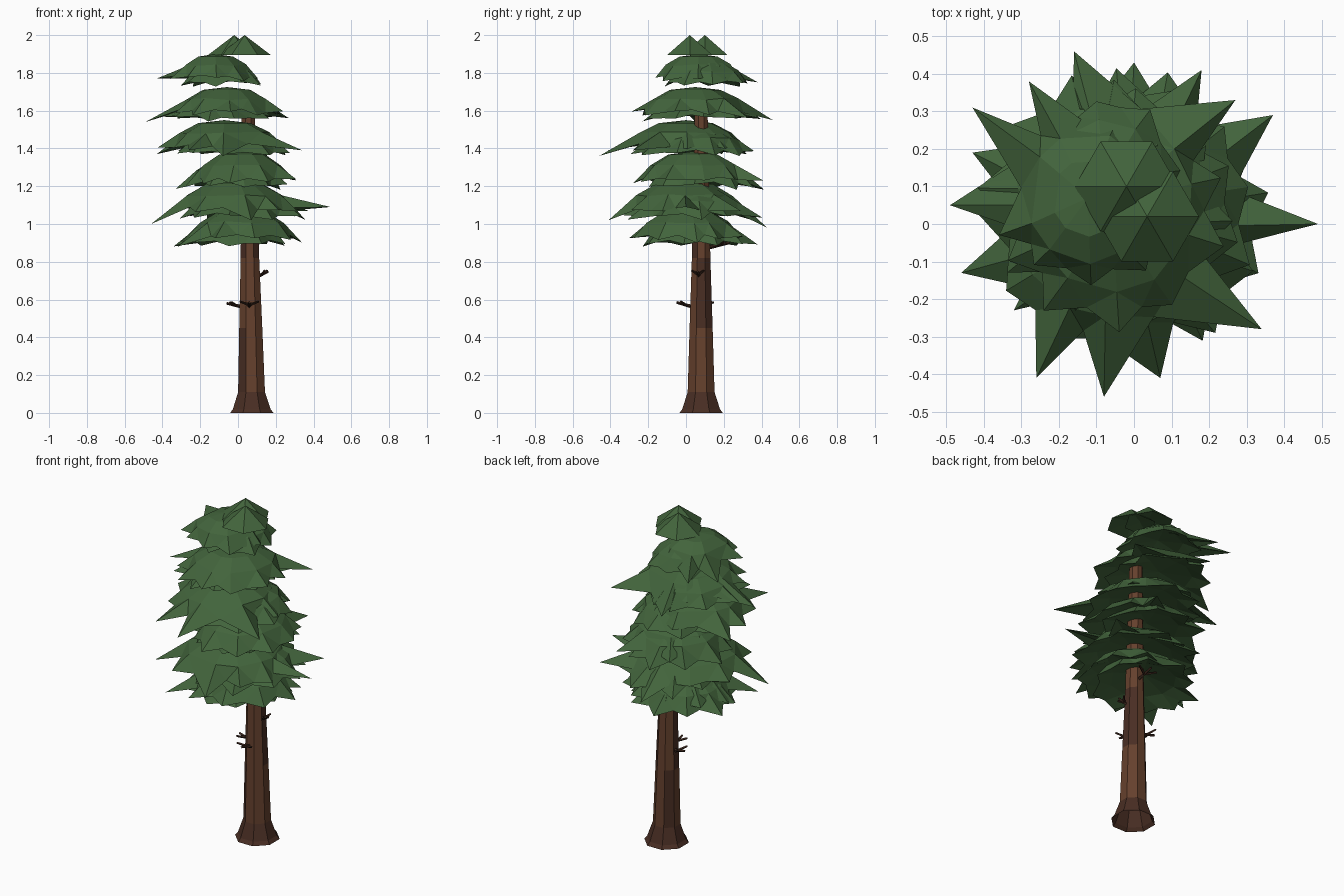
import bpy, bmesh, math, random
from mathutils import Vector

if "Cube" in bpy.data.objects:
    bpy.data.objects.remove(bpy.data.objects["Cube"])

random.seed(7)


def material(name, rgb):
    m = bpy.data.materials.new(name)
    m.diffuse_color = (*rgb, 1)
    m.use_nodes = True
    m.node_tree.nodes["Principled BSDF"].inputs["Base Color"].default_value = m.diffuse_color
    return m


GREEN = material("needle green", (0.055, 0.128, 0.045))
BARK = material("bark brown", (0.130, 0.052, 0.026))
DARK_BARK = material("dark bark", (0.066, 0.027, 0.017))
TWIG = material("twig brown", (0.040, 0.018, 0.011))


def finish(bm, name, *mats):
    bmesh.ops.recalc_face_normals(bm, faces=bm.faces)
    me = bpy.data.meshes.new(name)
    bm.to_mesh(me)
    bm.free()
    for m in mats:
        me.materials.append(m)
    ob = bpy.data.objects.new(name, me)
    bpy.context.collection.objects.link(ob)
    return ob


def ring(bm, c, r, z, n, turn=0.0):
    return [bm.verts.new((c[0] + r * math.cos(turn + math.tau * i / n),
                          c[1] + r * math.sin(turn + math.tau * i / n), z)) for i in range(n)]


# Trunk: eight-sided taper with a flared open foot and dark patches
bm = bmesh.new()
sides = 8
profile = [(0, 0.124), (0.02, 0.108), (0.11, 0.077), (0.45, 0.066), (0.82, 0.053), (1.2, 0.046), (1.64, 0.036)]
rings = [ring(bm, (0.073 - 0.012 * z, 0.08), r, z, sides, math.pi / 8) for z, r in profile]
for k in range(len(rings) - 1):
    for i in range(sides):
        j = (i + 1) % sides
        f = bm.faces.new((rings[k][i], rings[k][j], rings[k + 1][j], rings[k + 1][i]))
        dark = k < 2 or (k == 2 and i in (2, 4)) or (k == 3 and i in (0, 7, 3)) or (k == 4 and i in (4, 6))
        f.material_index = int(dark)
finish(bm, "trunk", BARK, DARK_BARK)


# Dead twigs: small tapered prisms with a fork
def stick(bm, a, b, r):
    a, b = Vector(a), Vector(b)
    q = (b - a).to_track_quat('Z', 'Y')
    ends = [[bm.verts.new(p + q @ Vector((s * math.cos(t), s * math.sin(t), 0)))
             for t in (0, math.tau / 4, math.tau / 2, 3 * math.tau / 4)]
            for p, s in ((a, r), (b, r * 0.7))]
    for i in range(4):
        j = (i + 1) % 4
        bm.faces.new((ends[0][i], ends[0][j], ends[1][j], ends[1][i]))
    for e in ends:
        bm.faces.new(e)


bm = bmesh.new()
twigs = [((0.03, 0.09, 0.56), (-0.06, 0.10, 0.58)), ((0.06, 0.04, 0.56), (0.06, -0.05, 0.585)),
         ((0.10, 0.07, 0.72), (0.16, 0.06, 0.75)), ((0.07, 0.12, 0.875), (0.07, 0.23, 0.90))]
for a, b in twigs:
    a, b = Vector(a), Vector(b)
    stick(bm, a, b, 0.010)
    d = b - a
    for s in (-1, 1):
        stick(bm, a + d * 0.45, a + d * 0.75 + Vector((-d.y * s, d.x * s, 0.02)) * 0.55, 0.008)
finish(bm, "twigs", TWIG)


# Foliage shell: flat crown, sloping skirt, ragged spikes and a hollow underside
def shell(bm, c, rx, ry, top, drop, n, turn, keys=()):
    step = math.tau / n
    tips = []
    for i in range(n):
        a = turn + step * (i + random.uniform(-0.2, 0.2))
        k = random.uniform(0.88, 1.06)
        tips.append(Vector((c[0] + rx * k * math.cos(a), c[1] + ry * k * math.sin(a),
                            top - drop * random.uniform(0.85, 1.05))))
    for key in keys:
        key = Vector(key)
        i = min(range(n), key=lambda i: (tips[i].xy - key.xy).length)
        tips[i] = key
    tips.sort(key=lambda t: math.atan2(t.y - c[1], t.x - c[0]))

    def at(a, k, z):
        return bm.verts.new((c[0] + rx * k * math.cos(a), c[1] + ry * k * math.sin(a), z))

    ang = [math.atan2(t.y - c[1], t.x - c[0]) for t in tips]
    outer = [bm.verts.new(t) for t in tips]
    crown, skirt, notch = [], [], []
    for i in range(n):
        nxt = ang[(i + 1) % n] + (math.tau if i == n - 1 else 0)
        crown.append(at(ang[i], 0.40, top - drop * 0.10))
        skirt.append(at(ang[i], 0.68, top - drop * random.uniform(0.38, 0.46)))
        notch.append(at((ang[i] + nxt) / 2, random.uniform(0.74, 0.84),
                        top - drop * random.uniform(0.78, 0.92)))
    peak = bm.verts.new((c[0], c[1], top))
    under = bm.verts.new((c[0], c[1], top - drop * 0.45))
    inner = [at(ang[i], 0.58, top - drop * 0.68) for i in range(n)]
    for i in range(n):
        j = (i + 1) % n
        bm.faces.new((peak, crown[i], crown[j]))
        bm.faces.new((crown[i], skirt[i], skirt[j], crown[j]))
        bm.faces.new((skirt[i], notch[i], skirt[j]))
        bm.faces.new((skirt[i], outer[i], notch[i]))
        bm.faces.new((skirt[j], notch[i], outer[j]))
        bm.faces.new((under, inner[j], inner[i]))
        bm.faces.new((inner[i], inner[j], notch[i]))
        bm.faces.new((inner[i], notch[i], outer[i]))
        bm.faces.new((inner[j], outer[j], notch[i]))


# Tiers: centre, half widths, top height, drop, longest spikes
tiers = [
    ((0.00, 0.03), 0.33, 0.33, 1.08, 0.17, [(0.34, 0.06, 0.90), (-0.32, -0.23, 0.88)]),
    ((0.00, 0.01), 0.38, 0.38, 1.23, 0.18, [(0.49, 0.0, 1.09), (-0.46, -0.13, 1.0), (0.37, 0.29, 1.07),
                                            (0.07, -0.41, 1.02), (0.0, 0.43, 0.98)]),
    ((0.00, 0.06), 0.31, 0.34, 1.385, 0.17, [(0.18, 0.41, 1.23)]),
    ((-0.05, 0.02), 0.35, 0.36, 1.55, 0.16, [(-0.08, -0.46, 1.36), (-0.26, -0.41, 1.39),
                                             (0.34, -0.28, 1.39), (-0.43, 0.19, 1.37)]),
    ((-0.08, 0.07), 0.32, 0.34, 1.725, 0.15, [(-0.49, 0.05, 1.54), (-0.16, 0.46, 1.55),
                                              (0.12, 0.45, 1.57), (0.27, 0.33, 1.56)]),
    ((-0.10, 0.09), 0.24, 0.26, 1.90, 0.14, [(-0.43, 0.31, 1.77), (-0.28, 0.38, 1.75)]),
]
for t, (c, rx, ry, top, drop, keys) in enumerate(tiers):
    bm = bmesh.new()
    n = 9 if t == 5 else 10
    turn = 0.4 * t
    d = 0.022 if t % 2 else -0.022
    shell(bm, (c[0] - d, c[1] - 0.02), rx, ry, top, drop, n, turn, keys)
    shell(bm, (c[0] + d, c[1] + 0.02), rx * 0.95, ry * 0.95, top - 0.035, drop * 0.95, n, turn + math.pi / n)
    finish(bm, f"foliage_tier_{t + 1}", GREEN)

# Treetop: two overlapping six-sided cones with hollow undersides
for i, (x, y) in enumerate([(0.035, 0.02), (-0.02, 0.10)]):
    bm = bmesh.new()
    base = ring(bm, (x, y), 0.138, 1.895, 6)
    peak = bm.verts.new((x, y, 2.0))
    under = bm.verts.new((x, y, 1.925))
    for k in range(6):
        bm.faces.new((peak, base[k], base[(k + 1) % 6]))
        bm.faces.new((under, base[(k + 1) % 6], base[k]))
    finish(bm, f"treetop_{i + 1}", GREEN)
